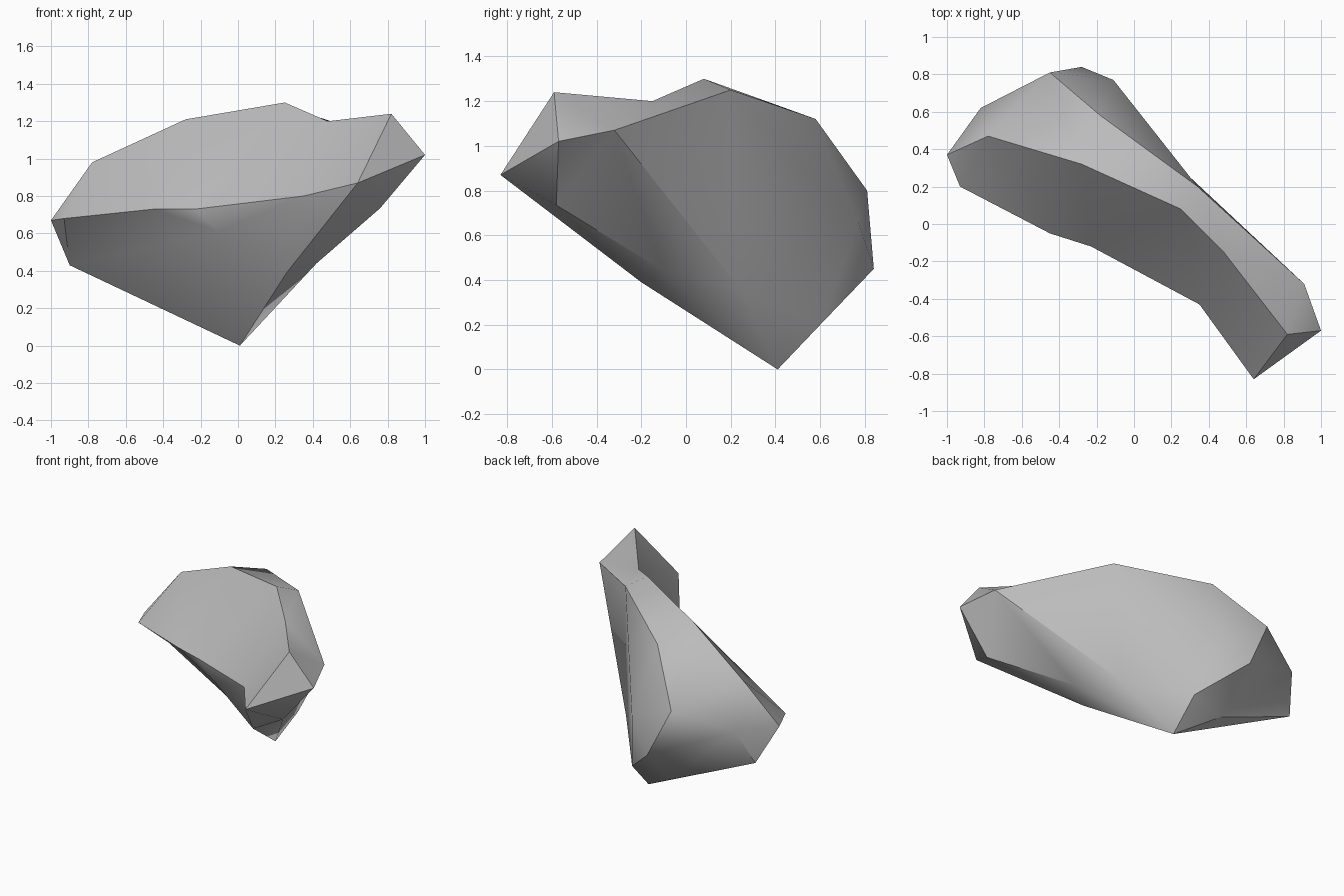
import bpy, bmesh, math

if "Cube" in bpy.data.objects:
    bpy.data.objects.remove(bpy.data.objects["Cube"])

# Rims of the rock; each corner is labelled by its rim letter and index
rims = {
    # lower front rim of the sloping top face
    "f": [(-1, .37, .67), (-.93, .2, .68), (-.45, -.05, .73), (-.23, -.12, .73), (.35, -.43, .80), (.64, -.83, .87)],
    # crest line
    "c": [(-.78, .47, .98), (-.28, .32, 1.21), (.25, .08, 1.30), (.48, -.15, 1.20), (.82, -.59, 1.24), (1, -.57, 1.02)],
    # rear rim behind the crest
    "b": [(-.82, .62, .68), (-.45, .81, .80), (-.18, .58, 1.12), (.34, .20, 1.25), (.91, -.32, 1.07)],
    # underside corners
    "l": [(-.9, .5, .43), (-.26, .56, .16), (.01, .41, 0), (.26, -.2, .39), (.42, -.1, .44), (.76, -.58, .735)],
    # corners on the rear wall
    "r": [(-.28, .84, .45), (0, .61, .21), (-.11, .77, .66), (.3, .25, .35)],
    # bulge on the front wall
    "m": [(-.1, -.13, .61)],
}

bm = bmesh.new()
V = {k + str(i): bm.verts.new(p) for k, pts in rims.items() for i, p in enumerate(pts)}


def strip(names):
    v = [V[n] for n in names.split()]
    for t in zip(v, v[1:], v[2:]):
        bm.faces.new(t)


def fan(center, names):
    v = [V[n] for n in names.split()]
    for a, b in zip(v, v[1:]):
        bm.faces.new((V[center], a, b))


strip("f0 f1 c0 f2 c1 f3 c2 f4 c3 f5 c4")        # sloping top face
strip("c5 c4 b4 c3 b3 c2 b2 c1 b1 c0 b0 f0")     # crest band
strip("c4 f5 c5 l5")                             # pointed end
strip("f5 l5 l3 l4 l2")                          # underside
strip("c5 l5 b4 l4")                             # rear wall
fan("r3", "l4 b4 b3 r2 r1 l2 l4")
fan("r2", "b3 b2 b1 r0 r1")
strip("b1 r0 b0 l1 l0")                          # blunt end
fan("l1", "r0 r1 l2 l0")
fan("l0", "b0 f0 f1 f2 m0 l2")                   # front wall
fan("m0", "f2 f3 f4 l3 l2")
strip("f4 f5 l3")

bmesh.ops.recalc_face_normals(bm, faces=bm.faces[:])
mesh = bpy.data.meshes.new("rock")
bm.to_mesh(mesh)
bm.free()
rock = bpy.data.objects.new("rock", mesh)
bpy.context.collection.objects.link(rock)

stone = bpy.data.materials.new("stone grey")
stone.diffuse_color = (.5, .5, .5, 1)
stone.use_nodes = True
stone.node_tree.nodes["Principled BSDF"].inputs["Base Color"].default_value = stone.diffuse_color
mesh.materials.append(stone)

# Smooth shading with sharp rims
bpy.context.view_layer.objects.active = rock
rock.select_set(True)
bpy.ops.object.shade_smooth_by_angle(angle=math.radians(35))
